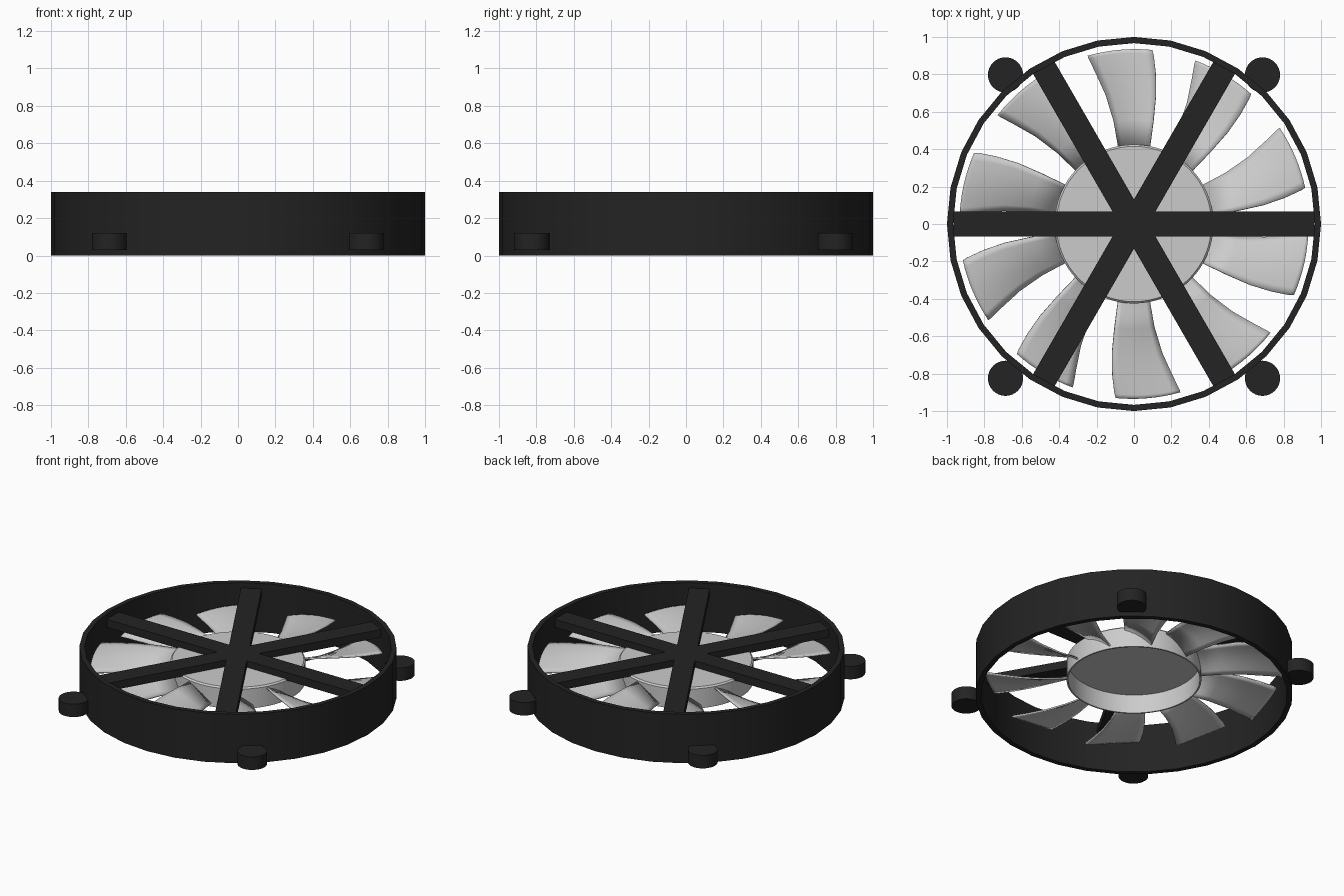
import bpy, bmesh
from math import pi, radians, sin, cos, atan2, hypot
from mathutils import Vector

if "Cube" in bpy.data.objects:
    bpy.data.objects.remove(bpy.data.objects["Cube"])

black = bpy.data.materials.new("black_plastic")
black.diffuse_color = (0.017, 0.017, 0.017, 1)
black.use_nodes = True
black.node_tree.nodes["Principled BSDF"].inputs["Base Color"].default_value = black.diffuse_color


def finish(obj, name, mat=None, angle=30):
    obj.name = name
    if mat:
        obj.data.materials.append(mat)
    bpy.ops.object.select_all(action='DESELECT')
    obj.select_set(True)
    bpy.context.view_layer.objects.active = obj
    bpy.ops.object.shade_smooth_by_angle(angle=radians(angle))
    return obj


def from_bmesh(bm, name, mat=None):
    bmesh.ops.recalc_face_normals(bm, faces=bm.faces)
    me = bpy.data.meshes.new(name)
    bm.to_mesh(me)
    bm.free()
    obj = bpy.data.objects.new(name, me)
    bpy.context.collection.objects.link(obj)
    return finish(obj, name, mat)


def lathe(profile, sides, name, mat=None, closed=True):
    """Spin an (r, z) profile about z."""
    bm = bmesh.new()
    vs = [bm.verts.new((r, 0, z)) for r, z in profile]
    pairs = list(zip(vs, vs[1:] + vs[:1])) if closed else list(zip(vs, vs[1:]))
    edges = [bm.edges.new(p) for p in pairs]
    bmesh.ops.spin(bm, geom=vs + edges, axis=(0, 0, 1), cent=(0, 0, 0),
                   angle=2 * pi, steps=sides)
    bmesh.ops.remove_doubles(bm, verts=bm.verts, dist=1e-4)
    return from_bmesh(bm, name, mat)


# Outer ring
lathe([(1, 0), (1, 0.34), (0.967, 0.34), (0.967, 0)], 32, "outer_ring", black)

# Mounting lugs
for x in (-0.687, 0.687):
    for y in (-0.825, 0.797):
        bpy.ops.mesh.primitive_cylinder_add(vertices=32, radius=0.094, depth=0.09,
                                            location=(x, y, 0.075))
        finish(bpy.context.object, "mounting_lug", black)

# Crossing guard bars
for i in range(3):
    bpy.ops.mesh.primitive_cube_add(size=1, location=(0, 0, 0.275),
                                    rotation=(0, 0, i * pi / 3))
    bar = bpy.context.object
    bar.scale = (1.93, 0.132, 0.055)
    finish(bar, "guard_bar", black)

# Hub: cup open at the bottom
lathe([(0, 0.257), (0.415, 0.257), (0.425, 0.247), (0.425, 0.11), (0.415, 0.11),
       (0.415, 0.24), (0, 0.24)], 64, "hub", closed=False)

# Blades: (x, y, z) along the low and high edges, from root to tip
low = [(-0.082, 0.41, 0.13), (-0.107, 0.55, 0.135), (-0.15, 0.69, 0.14),
       (-0.205, 0.81, 0.145), (-0.242, 0.885, 0.15), (-0.247, 0.9, 0.15)]
high = [(0.085, 0.41, 0.235), (0.104, 0.55, 0.228), (0.118, 0.69, 0.219),
        (0.116, 0.81, 0.21), (0.105, 0.905, 0.203), (0.098, 0.93, 0.20)]
CHORD = 8


def make_blade(turn):
    bm = bmesh.new()
    rows = []
    for a, b in zip(low, high):
        ra, rb = hypot(a[0], a[1]), hypot(b[0], b[1])
        ta, tb = atan2(a[1], a[0]), atan2(b[1], b[0])
        row = []
        for j in range(CHORD + 1):
            t = j / CHORD
            r, th = ra + (rb - ra) * t, ta + (tb - ta) * t + turn
            z = a[2] + (b[2] - a[2]) * t + 0.012 * sin(pi * t)
            row.append(bm.verts.new((r * cos(th), r * sin(th), z)))
        rows.append(row)
    for p, q in zip(rows, rows[1:]):
        for j in range(CHORD):
            bm.faces.new((p[j], p[j + 1], q[j + 1], q[j]))
    obj = from_bmesh(bm, "fan_blade")
    sol = obj.modifiers.new("thickness", 'SOLIDIFY')
    sol.thickness = 0.01
    sol.offset = 0


for k in range(10):
    make_blade(k * pi / 5)
